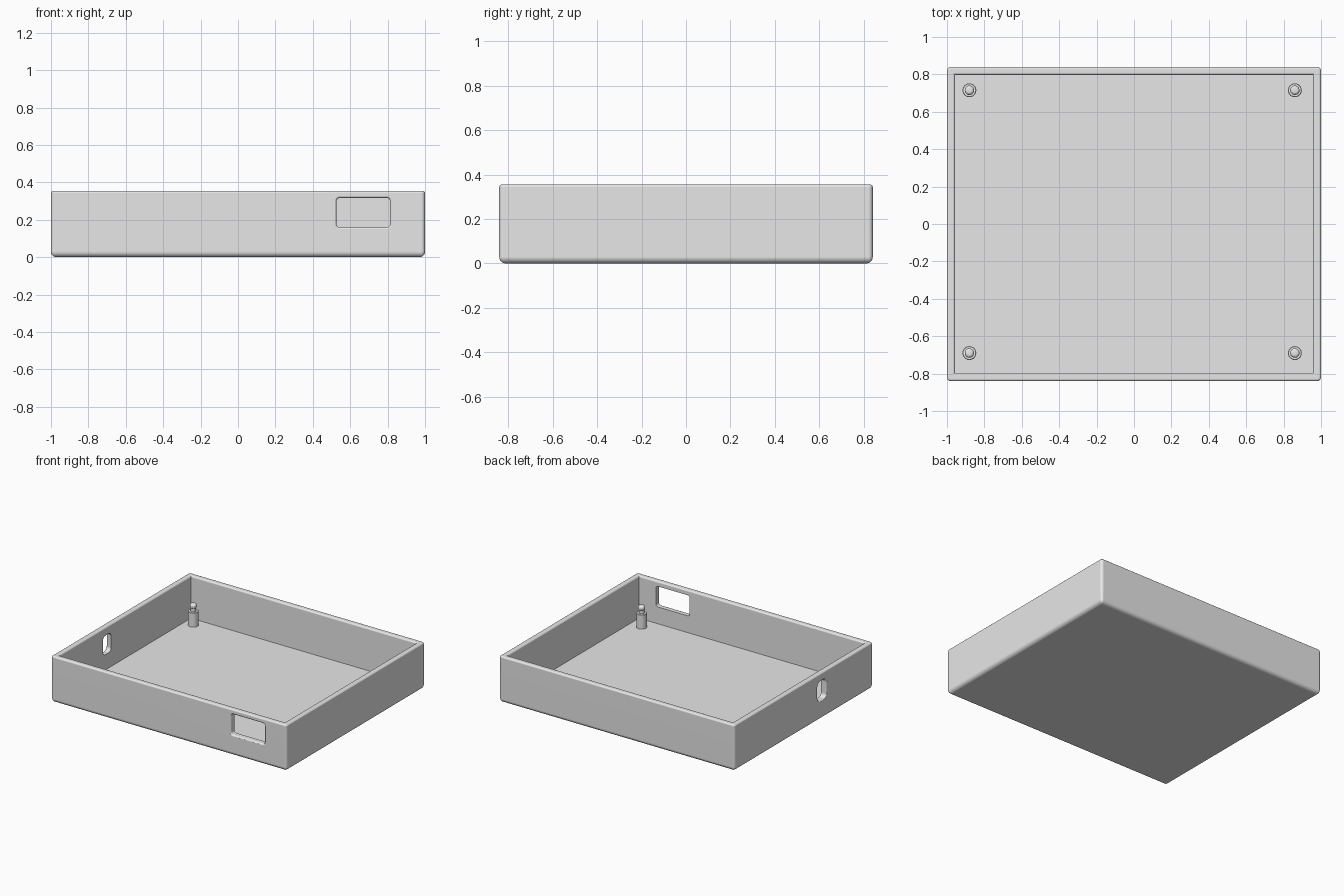
import bpy, bmesh, math
from mathutils import Vector

cube = bpy.data.objects.get("Cube")
if cube:
    bpy.data.objects.remove(cube, do_unlink=True)

grey = bpy.data.materials.new("light grey")
grey.use_nodes = True
grey.diffuse_color = (0.8, 0.8, 0.8, 1)
grey.node_tree.nodes["Principled BSDF"].inputs["Base Color"].default_value = (0.8, 0.8, 0.8, 1)

HX, HY, TOP = 1.0, 0.84, 0.355      # outer half sizes and height
WALL, FLOOR = 0.043, 0.03           # wall and floor thickness


def rounded_rect(hx, hy, r, n=6):
    """Counter-clockwise outline of a rectangle with rounded corners."""
    pts = []
    for k, (sx, sy) in enumerate([(1, 1), (-1, 1), (-1, -1), (1, -1)]):
        for i in range(n + 1):
            a = math.pi / 2 * (k + i / n)
            pts.append((sx * (hx - r) + r * math.cos(a), sy * (hy - r) + r * math.sin(a)))
    return pts


def loft(name, rings):
    """Skin closed rings of equal point count and cap both ends."""
    bm = bmesh.new()
    loops = [[bm.verts.new(p) for p in ring] for ring in rings]
    n = len(loops[0])
    for a, b in zip(loops, loops[1:]):
        for i in range(n):
            j = (i + 1) % n
            bm.faces.new((a[i], a[j], b[j], b[i]))
    bm.faces.new(loops[0][::-1])
    bm.faces.new(loops[-1])
    bmesh.ops.remove_doubles(bm, verts=bm.verts[:], dist=1e-5)
    bmesh.ops.recalc_face_normals(bm, faces=bm.faces[:])
    mesh = bpy.data.meshes.new(name)
    bm.to_mesh(mesh)
    bm.free()
    mesh.materials.append(grey)
    obj = bpy.data.objects.new(name, mesh)
    bpy.context.collection.objects.link(obj)
    return obj


def activate(obj):
    bpy.ops.object.select_all(action='DESELECT')
    obj.select_set(True)
    bpy.context.view_layer.objects.active = obj


def smooth(obj):
    activate(obj)
    bpy.ops.object.shade_smooth_by_angle(angle=math.radians(35))


def arc(cx, cz, r, a0, a1, n=5):
    return [(cx + r * math.cos(math.radians(a0 + (a1 - a0) * i / n)),
             cz + r * math.sin(math.radians(a0 + (a1 - a0) * i / n))) for i in range(n + 1)]


# Tray shell: (inset, height) section running up the outside, over the rim, down inside
BOT, RIM = 0.03, 0.012
section = (arc(BOT, BOT, BOT, 270, 180)
           + arc(RIM, TOP - RIM, RIM, 180, 90)
           + arc(WALL - RIM, TOP - RIM, RIM, 90, 0)
           + [(WALL, FLOOR)])
rings = [[(x, y, z) for x, y in rounded_rect(HX - i, HY - i, max(0.02 - i, 0.002))]
         for i, z in section]
tray = loft("tray_shell", rings)


# Rounded openings with a softened outer edge
def cut_opening(name, hw, hh, r, place, fillet=0.012):
    steps = [(fillet - fillet * math.sin(math.radians(t)), fillet - fillet * math.cos(math.radians(t)))
             for t in (18, 36, 54, 72, 90)]
    steps = [(steps[0][0], -0.03)] + steps + [(0, 0.09)]
    cutter = loft(name, [[place(u, v, d) for u, v in rounded_rect(hw + g, hh + g, r + g)]
                         for g, d in steps])
    cutter.hide_render = True
    mod = tray.modifiers.new(name, 'BOOLEAN')
    mod.operation = 'DIFFERENCE'
    mod.solver = 'EXACT'
    mod.object = cutter
    activate(tray)
    bpy.ops.object.modifier_apply(modifier=mod.name)
    bpy.data.objects.remove(cutter, do_unlink=True)


cut_opening("front_window_cutter", 0.143, 0.079, 0.018,
            lambda u, v, d: Vector((0.67 + u, -HY + d, 0.238 + v)))
cut_opening("side_slot_cutter", 0.05, 0.073, 0.03,
            lambda u, v, d: Vector((-HX + d, -0.222 + u, 0.22 + v)))
smooth(tray)
weighted = tray.modifiers.new("even_shading", 'WEIGHTED_NORMAL')
weighted.keep_sharp = True

# Corner posts: wide base, narrow neck and rounded head
post_profile = ([(0.037, FLOOR - 0.01), (0.037, 0.137), (0.034, 0.14),
                 (0.02, 0.14), (0.02, 0.165), (0.025, 0.17)]
                + arc(0.01, 0.182, 0.015, 0, 90))
for side, x in (("right", -0.88), ("left", 0.86)):
    for end, y in (("front", -0.69), ("back", 0.715)):
        post = loft(f"{end}_{side}_post",
                    [[(px, py, z) for px, py in rounded_rect(r, r, r)] for r, z in post_profile])
        post.location = (x, y, 0)
        smooth(post)
